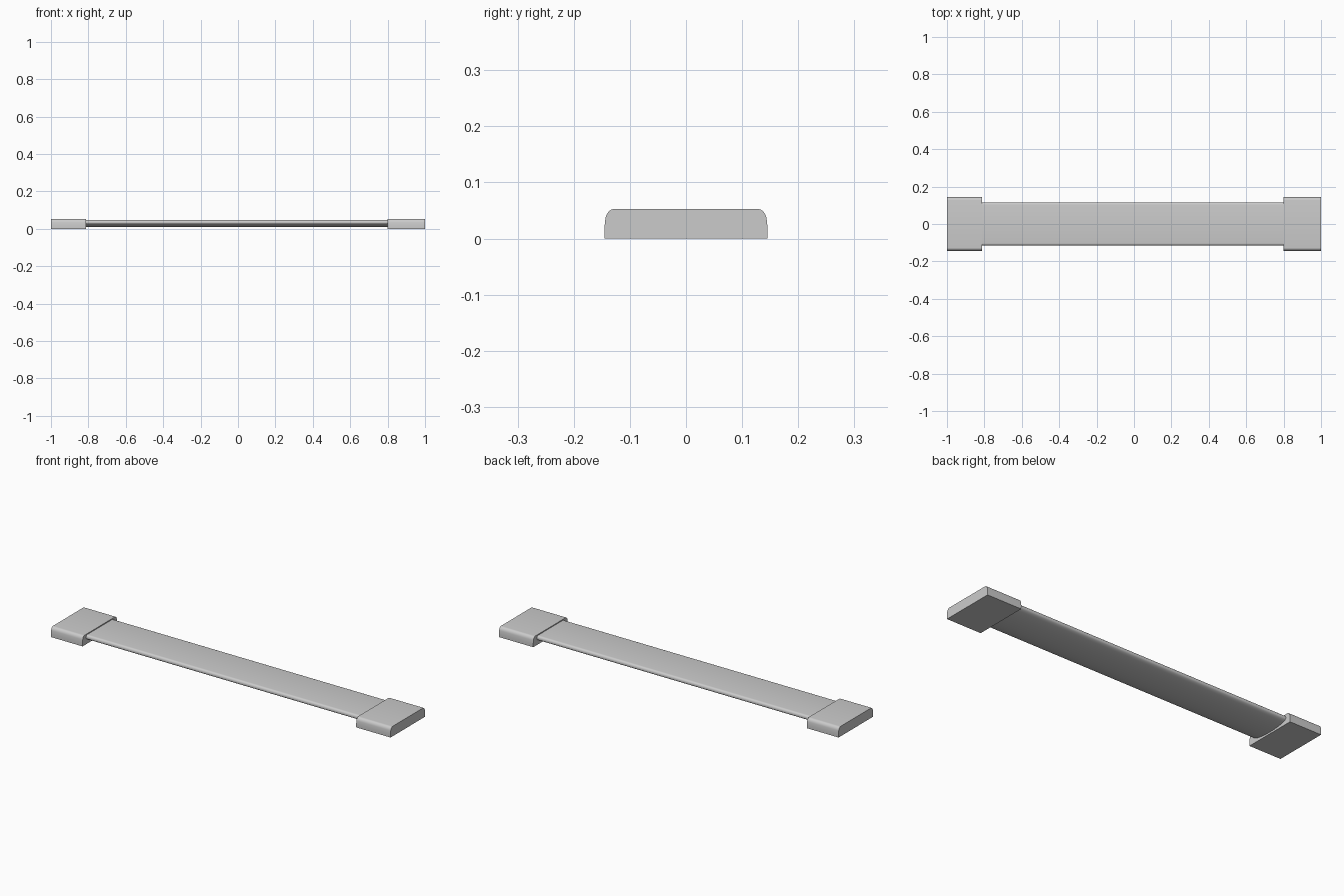
import bpy, bmesh, math

if "Cube" in bpy.data.objects:
    bpy.data.objects.remove(bpy.data.objects["Cube"])


def extrude_profile(name, half, x0, x1):
    """Mirror a half profile (y, z), listed top to bottom, and extrude along x."""
    ring = half + [(-y, z) for y, z in reversed(half) if y > 1e-6]
    bm = bmesh.new()
    a = [bm.verts.new((x0, y, z)) for y, z in ring]
    b = [bm.verts.new((x1, y, z)) for y, z in ring]
    n = len(ring)
    for i in range(n):
        j = (i + 1) % n
        bm.faces.new((a[i], a[j], b[j], b[i]))
    bm.faces.new(a)
    bm.faces.new(b)
    bmesh.ops.recalc_face_normals(bm, faces=bm.faces[:])
    mesh = bpy.data.meshes.new(name)
    bm.to_mesh(mesh)
    bm.free()
    obj = bpy.data.objects.new(name, mesh)
    bpy.context.collection.objects.link(obj)
    bpy.ops.object.select_all(action='DESELECT')
    obj.select_set(True)
    bpy.context.view_layer.objects.active = obj
    bpy.ops.object.shade_smooth_by_angle(angle=math.radians(35))
    return obj


def arc(cy, cz, ry, rz, start, end, steps):
    """Points on an elliptical arc, angles in degrees."""
    pts = []
    for i in range(steps + 1):
        t = math.radians(start + (end - start) * i / steps)
        pts.append((cy + ry * math.cos(t), cz + rz * math.sin(t)))
    return pts


# End caps: flat base, rounded upper corners, slightly bulging sides
cap = arc(0.127, 0.031, 0.017, 0.022, 90, 10, 7) + [(0.1455, 0.018), (0.145, 0.0)]
extrude_profile("left_end_cap", cap, -1.0, -0.814)
extrude_profile("right_end_cap", cap, 0.798, 1.0)

# Long bar: flat top, rounded edges and a gently curved underside
bar = arc(0.103, 0.036, 0.012, 0.012, 90, 0, 5) + arc(0, 0.033, 0.115, 0.024, 0, -90, 16)
extrude_profile("long_bar", bar, -0.83, 0.815)
